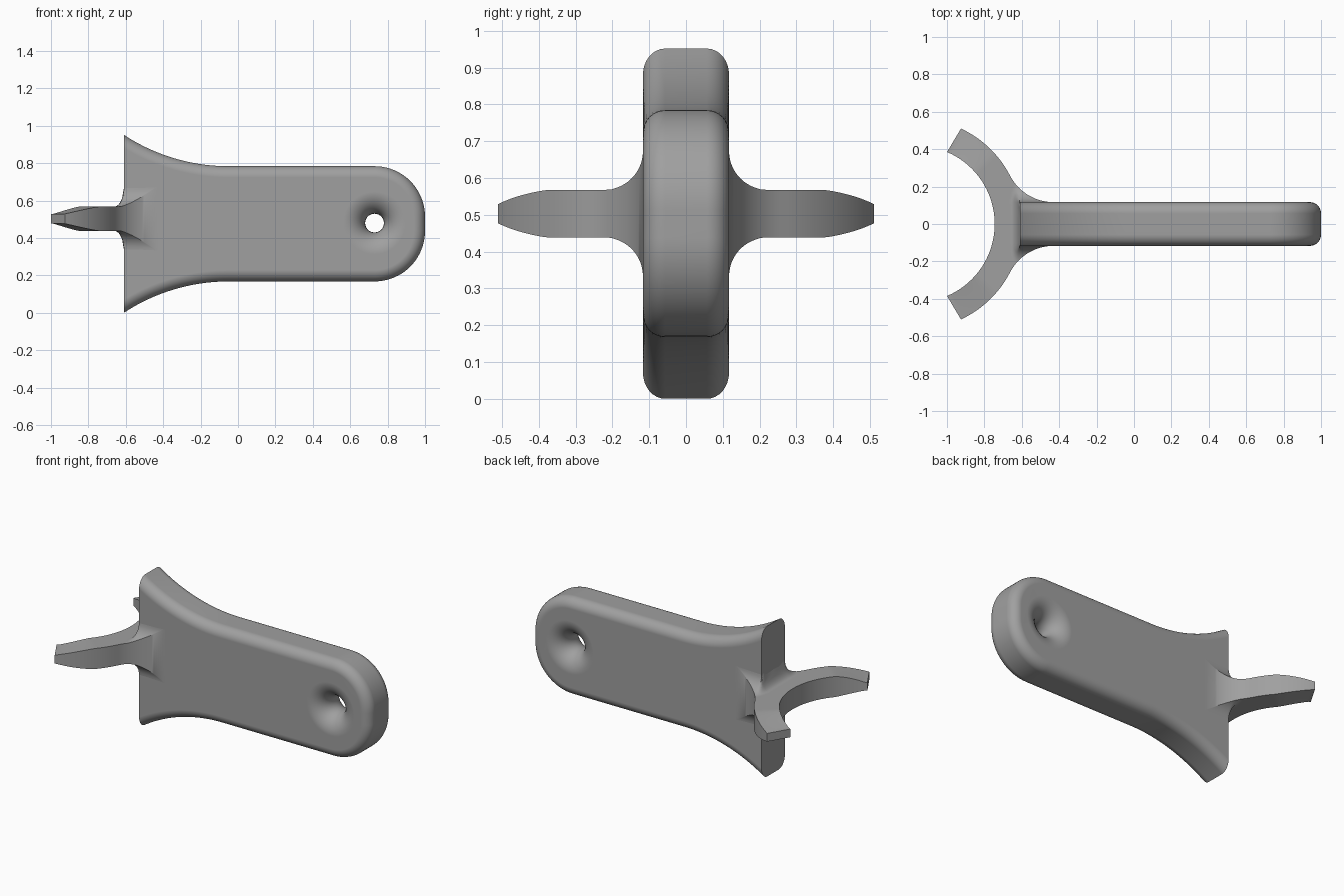
import bpy, bmesh, math
from math import sin, cos, sqrt, radians, hypot, atan2, pi

if "Cube" in bpy.data.objects:
    bpy.data.objects.remove(bpy.data.objects["Cube"])

grey = bpy.data.materials.new("plain grey")
grey.diffuse_color = (0.35, 0.35, 0.35, 1)
grey.use_nodes = True
grey.node_tree.nodes["Principled BSDF"].inputs["Base Color"].default_value = grey.diffuse_color

ZC, HALF_Y, END_X = 0.476, 0.117, -0.61    # plate mid height, half thickness, flared end


def add_object(name, bm):
    bmesh.ops.recalc_face_normals(bm, faces=bm.faces[:])
    mesh = bpy.data.meshes.new(name)
    bm.to_mesh(mesh)
    bm.free()
    mesh.materials.append(grey)
    ob = bpy.data.objects.new(name, mesh)
    bpy.context.collection.objects.link(ob)
    return ob


def activate(ob):
    bpy.ops.object.select_all(action='DESELECT')
    ob.select_set(True)
    bpy.context.view_layer.objects.active = ob


def smooth(ob):
    activate(ob)
    bpy.ops.object.shade_smooth_by_angle(angle=radians(30))


def bridge(bm, loops, closed):
    n = len(loops[0])
    for a, b in zip(loops, loops[1:]):
        for i in range(n if closed else n - 1):
            j = (i + 1) % n
            bm.faces.new((a[i], a[j], b[j], b[i]))


# --- Plate: flared at one end, round at the other, with rounded long edges ---
def plate_outline(o):
    """Upper and lower edge in x, z, moved inwards by o."""
    half, flare, corner = 0.308, 1.02, 0.27
    top = []
    for i in range(25):                                   # flared part
        x = END_X + 0.56 * i / 24
        top.append((x, half + flare - sqrt((flare + o) ** 2 - (x + 0.05) ** 2)))
    for i in range(21):                                   # round end
        a = pi / 2 * (1 - i / 20)
        top.append((1 - corner + (corner - o) * cos(a),
                    half - corner + (corner - o) * sin(a)))
    return [(x, ZC + z) for x, z in top] + [(x, ZC - z) for x, z in reversed(top)]


bm = bmesh.new()
R_EDGE, STEPS = 0.06, 8
sections = []
for i in range(STEPS + 1):
    a = pi / 2 * i / STEPS
    sections.append((-HALF_Y + R_EDGE * (1 - sin(a)), R_EDGE * (1 - cos(a))))
sections = [(-HALF_Y + R_EDGE * (1 - cos(pi / 2 * i / STEPS)),
             R_EDGE * (1 - sin(pi / 2 * i / STEPS))) for i in range(STEPS + 1)]
sections += [(-y, o) for y, o in reversed(sections)]
loops = [[bm.verts.new((x, y, z)) for x, z in plate_outline(o)] for y, o in sections]
bridge(bm, loops, True)
bm.faces.new(loops[0])
bm.faces.new(loops[-1])
plate = add_object("plate", bm)

# --- Hole: funnel from both faces, narrowing to a small throat ---
bm = bmesh.new()
loops = []
profile = [(-0.2, 0.167)]
for i in range(17):
    a = pi * i / 16
    profile.append((-HALF_Y * cos(a), 0.05 + HALF_Y * (1 - sin(a))))
profile.append((0.2, 0.167))
for y, r in profile:
    loops.append([bm.verts.new((0.73 + r * cos(2 * pi * k / 48), y, 0.48 + r * sin(2 * pi * k / 48)))
                  for k in range(48)])
bridge(bm, loops, True)
bm.faces.new(loops[0])
bm.faces.new(loops[-1])
cutter = add_object("hole_cutter", bm)
cutter.hide_render = True
cut = plate.modifiers.new("hole", 'BOOLEAN')
cut.object, cut.operation, cut.solver = cutter, 'DIFFERENCE', 'EXACT'
activate(plate)
bpy.ops.object.modifier_apply(modifier="hole")
bpy.data.objects.remove(cutter)
smooth(plate)
plate.modifiers.new("even_shading", 'WEIGHTED_NORMAL').keep_sharp = True

# --- Open ring: tapered tips, blended into the plate ---
CX, R_IN, R_OUT, FIL, ZR = -1.163, 0.418, 0.563, 0.262, 0.503


def half_height(x, y):
    y = abs(y)
    tip = min(1, max(0, (math.degrees(atan2(y, x - CX)) - 41) / 24))
    h = 0.065 - 0.039 * tip ** 1.3
    r = 0.105
    d = hypot(max(0, END_X - x) * 2.1, max(0, y - HALF_Y))
    if d < r:                                             # fillet up to the plate
        h += r - sqrt(r * r - (r - d) ** 2)
    return h


def on_circle(cx, cy, r, deg):
    return cx + r * cos(radians(deg)), cy + r * sin(radians(deg))


rows = []                                                 # (inner point, outer point)
for i in range(25):                                       # free arm
    t = i / 24
    rows.append((on_circle(CX, 0, R_IN, 67 + (27.34 - 67) * t),
                 on_circle(CX, 0, R_OUT, 65 + (27.34 - 65) * t)))
for i in range(1, 25):                                    # sweep onto the plate side
    t = i / 24
    rows.append((on_circle(CX, 0, R_IN, 27.34 + (16 - 27.34) * t),
                 on_circle(-0.43, HALF_Y + FIL, FIL, 207.34 + 62.66 * t)))
for i in range(1, 9):                                     # middle, buried in the plate
    t = i / 8
    rows.append((on_circle(CX, 0, R_IN, 16 * (1 - t)), (-0.43, HALF_Y * (1 - t))))
rows += [((a[0], -a[1]), (b[0], -b[1])) for a, b in reversed(rows[:-1])]

bm = bmesh.new()
COLS = 40
loops = []
for (xa, ya), (xb, yb) in rows:
    pts = [(xa + (xb - xa) * k / COLS, ya + (yb - ya) * k / COLS) for k in range(COLS + 1)]
    loops.append([bm.verts.new((x, y, ZR + half_height(x, y))) for x, y in pts] +
                 [bm.verts.new((x, y, ZR - half_height(x, y))) for x, y in reversed(pts)])
bridge(bm, loops, True)
bm.faces.new(loops[0])
bm.faces.new(loops[-1])
smooth(add_object("open_ring", bm))
